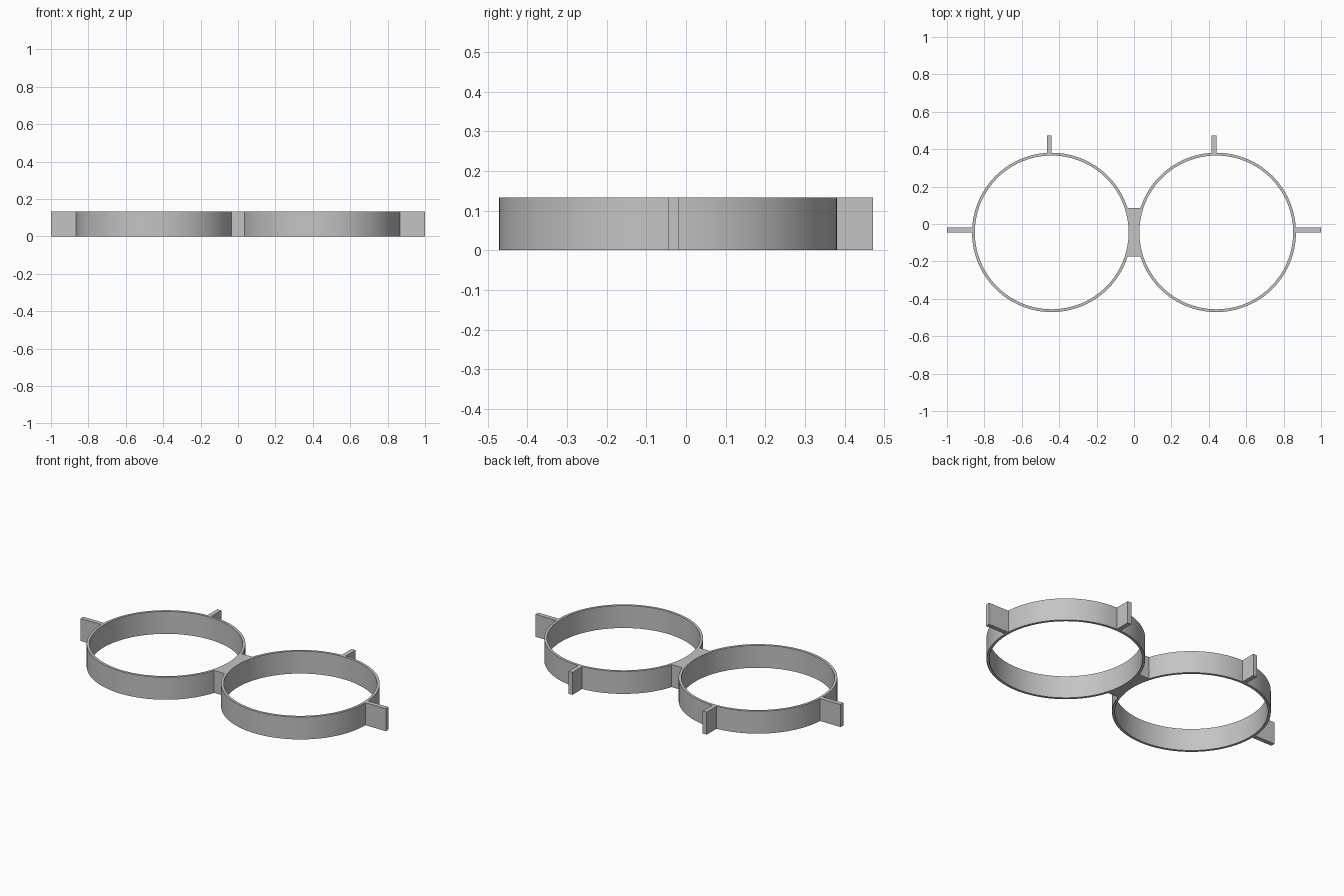
import bpy, bmesh
from math import sin, cos, pi, asin

if "Cube" in bpy.data.objects:
    bpy.data.objects.remove(bpy.data.objects["Cube"], do_unlink=True)

HEIGHT = 0.133
CX, CY = 0.44, -0.045          # ring centre (mirrored in x)
R_OUT, R_IN = 0.426, 0.411
TAB = 0.026                    # tab thickness
SEGMENTS = 128

grey = bpy.data.materials.new("plain grey")
grey.use_nodes = True
grey.diffuse_color = (0.55, 0.55, 0.55, 1)
grey.node_tree.nodes["Principled BSDF"].inputs["Base Color"].default_value = (0.55, 0.55, 0.55, 1)


def finish(name, bm, smooth=False):
    bmesh.ops.recalc_face_normals(bm, faces=bm.faces)
    mesh = bpy.data.meshes.new(name)
    bm.to_mesh(mesh)
    bm.free()
    mesh.materials.append(grey)
    obj = bpy.data.objects.new(name, mesh)
    bpy.context.collection.objects.link(obj)
    if smooth:
        bpy.ops.object.select_all(action='DESELECT')
        obj.select_set(True)
        bpy.context.view_layer.objects.active = obj
        bpy.ops.object.shade_smooth_by_angle(angle=pi / 6)
    return obj


def arc(cx, radius, start, end, count):
    """Points along an arc around a ring centre."""
    angles = [start + (end - start) * i / count for i in range(count + 1)]
    return [(cx + radius * cos(a), CY + radius * sin(a)) for a in angles]


def prism(name, outline, smooth=False):
    """Extrude a flat outline to the full height."""
    bm = bmesh.new()
    face = bm.faces.new([bm.verts.new((x, y, 0)) for x, y in outline])
    up = bmesh.ops.extrude_face_region(bm, geom=[face], use_keep_orig=True)
    top = [v for v in up["geom"] if isinstance(v, bmesh.types.BMVert)]
    bmesh.ops.translate(bm, verts=top, vec=(0, 0, HEIGHT))
    return finish(name, bm, smooth)


def ring(name, cx):
    """Spin a rectangular wall section around the ring centre."""
    bm = bmesh.new()
    section = [(R_IN, 0), (R_OUT, 0), (R_OUT, HEIGHT), (R_IN, HEIGHT)]
    verts = [bm.verts.new((cx + r, CY, z)) for r, z in section]
    edges = [bm.edges.new((verts[i], verts[(i + 1) % 4])) for i in range(4)]
    bmesh.ops.spin(bm, geom=verts + edges, cent=(cx, CY, 0), axis=(0, 0, 1),
                   angle=2 * pi, steps=SEGMENTS, use_merge=True)
    bmesh.ops.remove_doubles(bm, verts=bm.verts, dist=1e-5)
    return finish(name, bm, True)


def block(name, x0, x1, y0, y1):
    return prism(name, [(x0, y0), (x1, y0), (x1, y1), (x0, y1)])


# Rings with their outward and rear tabs
for side, s in (("left", 1), ("right", -1)):
    cx = s * CX
    wall = R_OUT - 0.006       # tabs root inside the ring wall
    ring(side + "_ring", cx)
    x0, x1 = sorted((s * (CX + wall), s * 1.0))
    block(side + "_side_tab", x0, x1, CY, CY + TAB)
    block(side + "_rear_tab", cx - TAB, cx, CY + wall, 0.472)

# Bridge filling the waist between the rings
half = asin(0.131 / R_OUT)
root = R_OUT - 0.004
outline = arc(-CX, root, -half, half, 16) + arc(CX, root, pi - half, pi + half, 16)
prism("bridge", outline, True)
